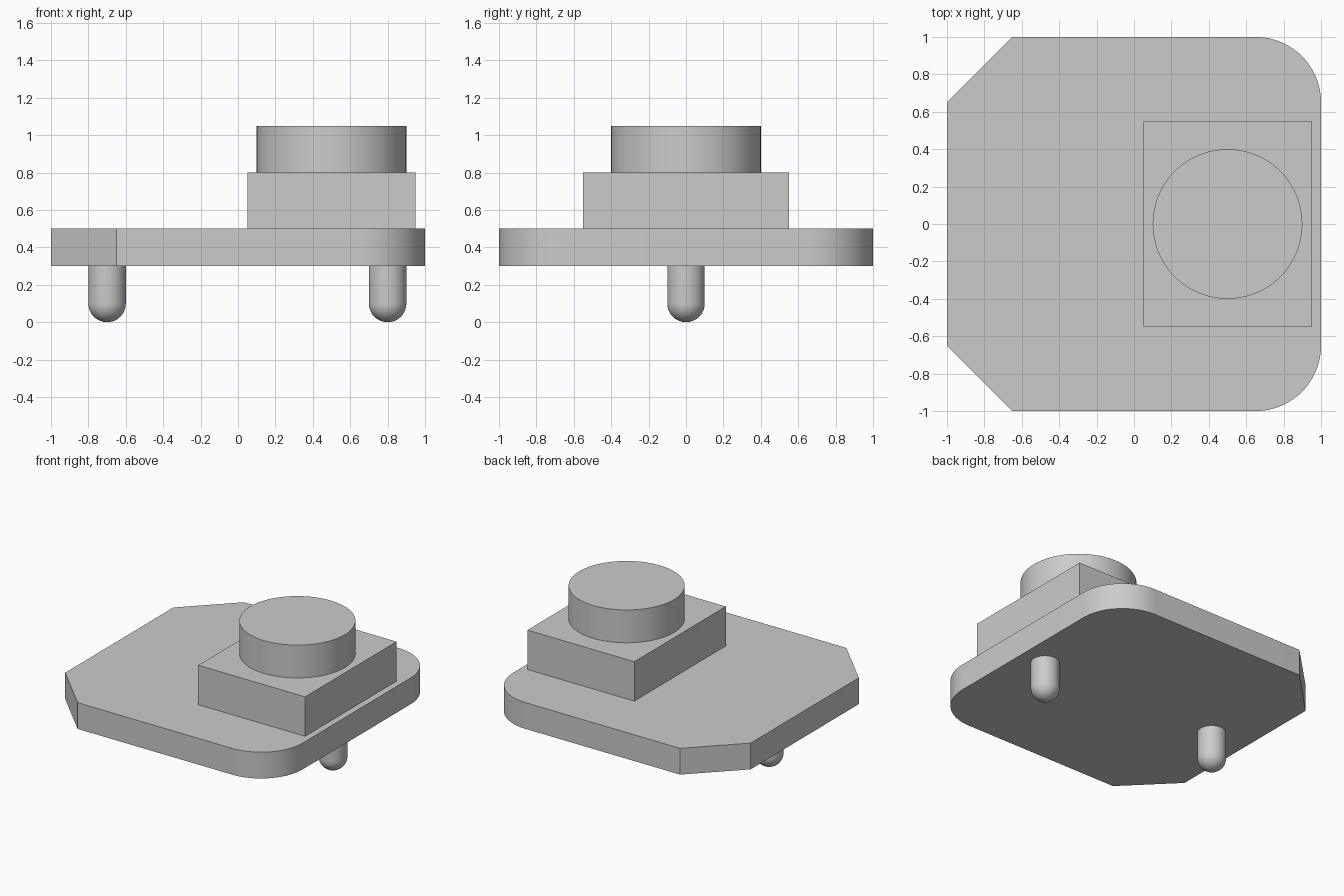
import bpy, bmesh, math

cube = bpy.data.objects.get("Cube")
if cube:
    bpy.data.objects.remove(cube, do_unlink=True)

GREY = (0.6, 0.6, 0.6, 1)
grey = bpy.data.materials.new("light_grey")
grey.use_nodes = True
grey.diffuse_color = GREY
grey.node_tree.nodes["Principled BSDF"].inputs["Base Color"].default_value = GREY


def finish(name, bm):
    """Turn a bmesh into a grey object with smooth curves and sharp edges."""
    bmesh.ops.recalc_face_normals(bm, faces=bm.faces)
    mesh = bpy.data.meshes.new(name)
    bm.to_mesh(mesh)
    bm.free()
    mesh.materials.append(grey)
    obj = bpy.data.objects.new(name, mesh)
    bpy.context.collection.objects.link(obj)
    bpy.ops.object.select_all(action="DESELECT")
    obj.select_set(True)
    bpy.context.view_layer.objects.active = obj
    bpy.ops.object.shade_smooth_by_angle(angle=math.radians(30))
    return obj


def prism(name, outline, bottom, top):
    """Extrude a flat outline from bottom to top."""
    bm = bmesh.new()
    face = bm.faces.new([bm.verts.new((x, y, bottom)) for x, y in outline])
    result = bmesh.ops.extrude_face_region(bm, geom=[face])
    verts = [v for v in result["geom"] if isinstance(v, bmesh.types.BMVert)]
    bmesh.ops.translate(bm, verts=verts, vec=(0, 0, top - bottom))
    return finish(name, bm)


def arc(cx, cy, radius, start, end, steps):
    angles = [math.radians(start + (end - start) * i / steps) for i in range(steps + 1)]
    return [(cx + radius * math.cos(a), cy + radius * math.sin(a)) for a in angles]


def pin(name, x, radius, top):
    """Spin a round-ended profile about the pin's axis."""
    profile = arc(0, radius, radius, -90, 0, 12) + [(radius, top), (0, top)]
    bm = bmesh.new()
    verts = [bm.verts.new((x + r, 0, z)) for r, z in profile]
    edges = [bm.edges.new(pair) for pair in zip(verts, verts[1:])]
    bmesh.ops.spin(bm, geom=verts + edges, cent=(x, 0, 0), axis=(0, 0, 1),
                   angle=math.tau, steps=48, use_duplicate=False)
    bmesh.ops.remove_doubles(bm, verts=bm.verts, dist=0.0001)
    return finish(name, bm)


# Base plate: rounded corners on the left, chamfered corners on the right
CORNER = 0.35
INNER = 1 - CORNER
plate = (arc(INNER, -INNER, CORNER, -90, 0, 24) + arc(INNER, INNER, CORNER, 0, 90, 24)
         + [(-INNER, 1), (-1, INNER), (-1, -INNER), (-INNER, -1)])
prism("base_plate", plate, 0.3, 0.5)

# Block and round cap stacked on the plate
prism("block", [(0.05, -0.55), (0.95, -0.55), (0.95, 0.55), (0.05, 0.55)], 0.5, 0.8)
prism("round_cap", arc(0.5, 0, 0.4, 0, 360, 96)[:-1], 0.8, 1.05)

# Round-ended pins under the plate
for side, x in (("left", 0.8), ("right", -0.7)):
    pin(side + "_pin", x, 0.1, 0.3)
